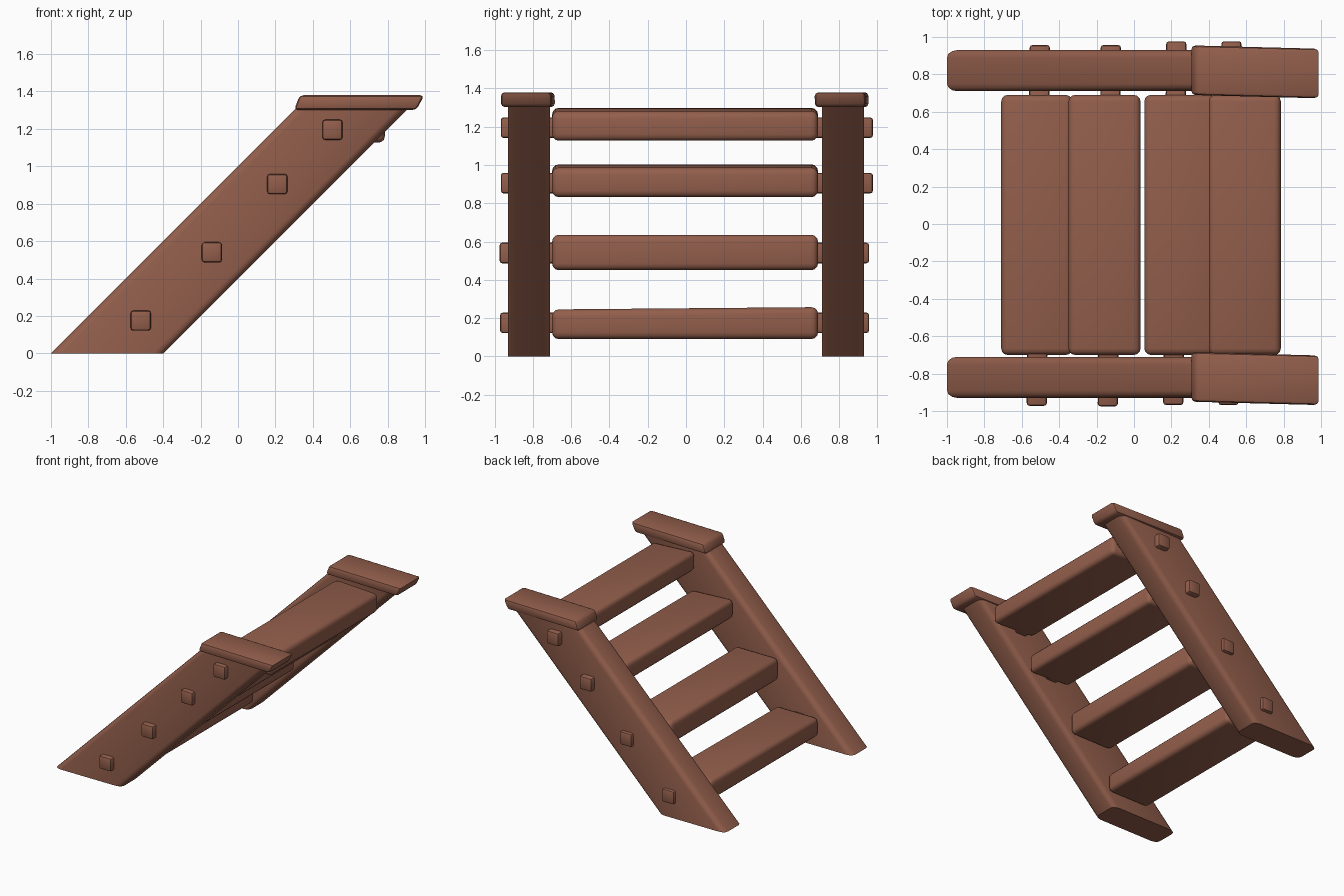
import bpy, bmesh

if "Cube" in bpy.data.objects:
    bpy.data.objects.remove(bpy.data.objects["Cube"])

wood = bpy.data.materials.new("brown wood")
wood.diffuse_color = (0.29, 0.113, 0.072, 1)
wood.use_nodes = True
wood.node_tree.nodes["Principled BSDF"].inputs["Base Color"].default_value = wood.diffuse_color


def prism(name, profile, y0, y1, width, segs, pick=lambda e: True, warp=None):
    """Extrude an (x, z) profile from y0 to y1 and round the chosen edges."""
    bm = bmesh.new()
    a = [bm.verts.new((x, y0, z)) for x, z in profile]
    b = [bm.verts.new((x, y1, z)) for x, z in profile]
    bm.faces.new(a)
    bm.faces.new(b[::-1])
    n = len(a)
    for i in range(n):
        bm.faces.new((a[i], b[i], b[(i + 1) % n], a[(i + 1) % n]))
    bmesh.ops.recalc_face_normals(bm, faces=bm.faces)
    if warp:
        for v in bm.verts:
            warp(v.co)
    bmesh.ops.bevel(bm, geom=[e for e in bm.edges if pick(e)], offset=width,
                    segments=segs, profile=0.5, affect='EDGES')
    me = bpy.data.meshes.new(name)
    bm.to_mesh(me)
    bm.free()
    me.materials.append(wood)
    ob = bpy.data.objects.new(name, me)
    bpy.context.collection.objects.link(ob)
    bpy.ops.object.select_all(action='DESELECT')
    ob.select_set(True)
    bpy.context.view_layer.objects.active = ob
    bpy.ops.object.shade_smooth_by_angle(angle=0.6)
    return ob


def sloped(e):
    d = e.verts[1].co - e.verts[0].co
    return abs(d.z) > 0.5


def skew_cap(co):
    # caps sit slightly crooked, drifting to -y at the right end
    co.y -= 0.018 * (co.x - 0.3) / 0.69


# sloping side boards with flat-cut ends, and their top caps
for side, y0 in (("front", -0.93), ("back", 0.71)):
    prism(side + "_side_board",
          [(-1, 0), (-0.4, 0), (0.91, 1.31), (0.31, 1.31)],
          y0, y0 + 0.22, 0.04, 3, sloped)
    c = y0 + 0.11
    prism(side + "_cap",
          [(0.30, 1.302), (0.955, 1.302), (0.995, 1.38), (0.33, 1.38)],
          c - 0.13, c + 0.135, 0.02, 2, warp=skew_cap)

# treads: x0, x1, z0, z1, rise of left edge, rise toward the back
treads = [
    (-0.71, -0.33, 0.09, 0.245, 0.0, 0.012),
    (-0.35, 0.035, 0.45, 0.635, 0.0, 0.0),
    (0.055, 0.435, 0.83, 0.985, 0.02, 0.0),
    (0.40, 0.785, 1.125, 1.28, 0.02, 0.0),
]
for i, (x0, x1, z0, z1, left, back) in enumerate(treads, 1):
    def lift(co, back=back, z0=z0):
        if co.y > 0 and co.z > z0 + 0.1:
            co.z += back
    prism(f"tread_{i}",
          [(x0, z0 + left), (x1, z0), (x1, z1), (x0, z1 + left)],
          -0.70, 0.69, 0.035, 3, warp=lift)

# square pegs running through the boards: x, z, front end, back end
pegs = [
    (-0.52, 0.175, -0.972, 0.957),
    (-0.14, 0.54, -0.975, 0.957),
    (0.21, 0.905, -0.968, 0.977),
    (0.505, 1.195, -0.968, 0.977),
]
for i, (x, z, ya, yb) in enumerate(pegs, 1):
    def drift(co):
        if co.y > 0:
            co.x += 0.016
    h = 0.054
    prism(f"peg_{i}", [(x - h, z - h), (x + h, z - h), (x + h, z + h), (x - h, z + h)],
          ya, yb, 0.015, 2, warp=drift)
